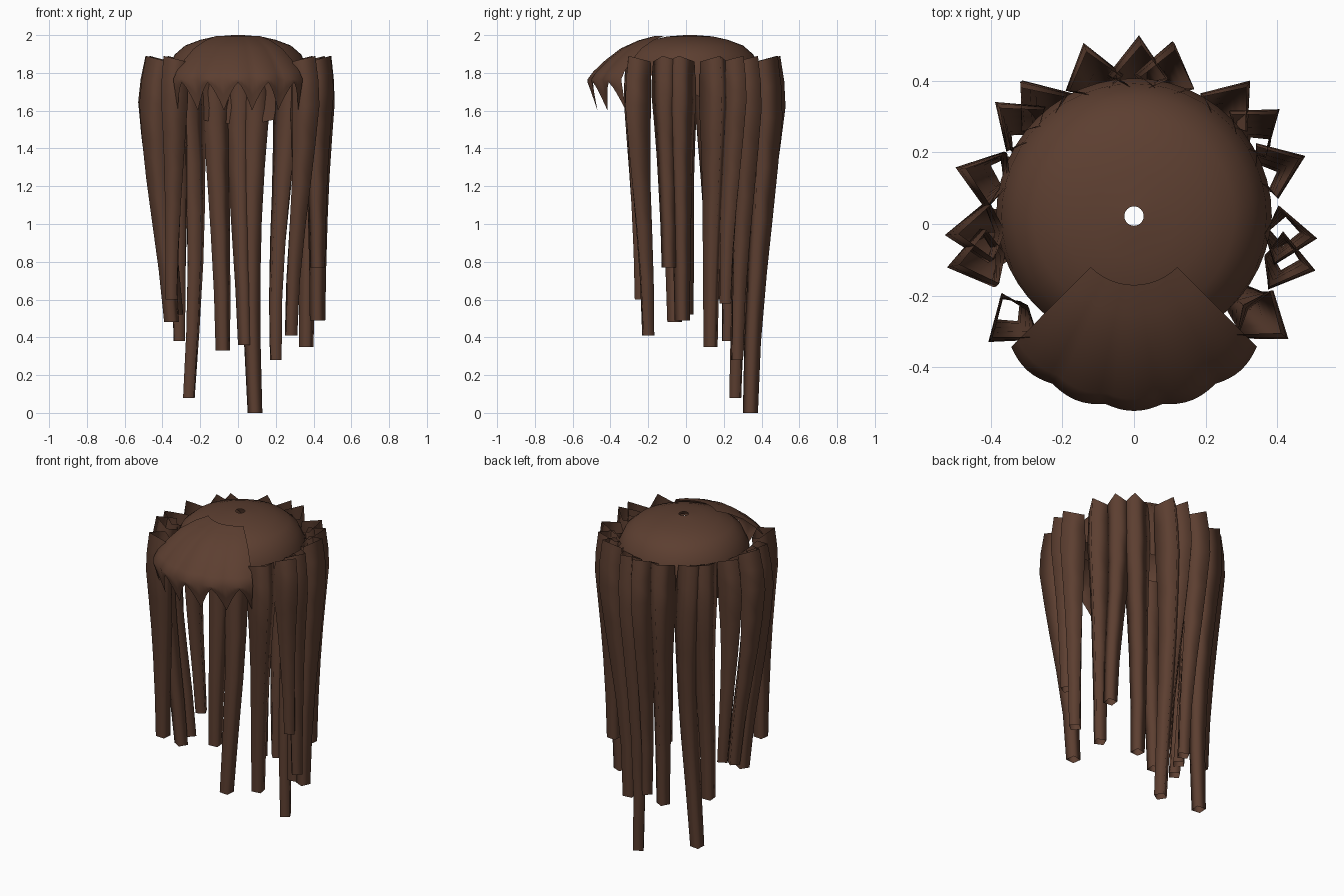
import bpy, bmesh, math
from mathutils import Vector

cube = bpy.data.objects.get("Cube")
if cube:
    bpy.data.objects.remove(cube, do_unlink=True)

brown = bpy.data.materials.new("dark_brown")
brown.use_nodes = True
brown.diffuse_color = (0.108, 0.049, 0.03, 1)
bsdf = brown.node_tree.nodes["Principled BSDF"]
bsdf.inputs["Base Color"].default_value = brown.diffuse_color
bsdf.inputs["Roughness"].default_value = 0.8


def finish(bm, name):
    for f in bm.faces:
        f.smooth = True
    mesh = bpy.data.meshes.new(name)
    bm.to_mesh(mesh)
    bm.free()
    mesh.materials.append(brown)
    obj = bpy.data.objects.new(name, mesh)
    bpy.context.collection.objects.link(obj)
    return obj


def loft(bm, rows, closed):
    """Skin neighbouring rows of points with quads."""
    rows = [[bm.verts.new(p) for p in row] for row in rows]
    for a, b in zip(rows, rows[1:]):
        n = len(a)
        for i in range(n if closed else n - 1):
            j = (i + 1) % n
            bm.faces.new((a[i], b[i], b[j], a[j]))


# Domed cap with a small crown hole, its rim sloping down to the back
CAP = [(0.027, 2.0), (0.12, 1.993), (0.2, 1.975), (0.28, 1.945), (0.335, 1.897),
       (0.37, 1.82), (0.385, 1.7), (0.375, 1.45)]
bm = bmesh.new()
turn = [math.tau * i / 48 for i in range(48)]
loft(bm, [[(r * math.cos(a), 0.022 + r * math.sin(a), z) for a in turn]
          for r, z in CAP], True)
bmesh.ops.bisect_plane(bm, geom=bm.verts[:] + bm.edges[:] + bm.faces[:],
                       plane_co=(0, -0.35, 1.86), plane_no=(0, 0.44, 1),
                       clear_inner=True)
finish(bm, "hair_cap")

# Fringe: a fan over the forehead ending in pointed teeth
FAN = [(0.17, 1.994), (0.25, 1.972), (0.34, 1.93), (0.42, 1.867), (0.48, 1.808), (0.51, 1.765)]
STEPS, TEETH = 40, 5
bm = bmesh.new()
rows = [[] for _ in range(len(FAN) + 2)]
for i in range(STEPS + 1):
    u = i / STEPS
    a = math.radians(-135 + 90 * u)
    phase = (u * TEETH) % 1
    tooth = abs(2 * phase - 1)            # 1 at a tip, 0 at a notch
    scallop = 0.012 * math.sin(math.pi * phase) - 0.025 * (2 * u - 1) ** 2
    d = Vector((math.cos(a), math.sin(a), 0))
    for k, (r, z) in enumerate(FAN):
        rows[k].append(d * (r + scallop * k / 5) + Vector((0, 0, z)))
    for k, s in ((6, 0.5), (7, 1)):
        drop = 0.015 + 0.15 * tooth ** 1.3
        rows[k].append(d * (0.51 + scallop - 0.035 * s * tooth)
                       + Vector((0, 0, 1.765 - s * drop)))
loft(bm, rows, False)
finish(bm, "fringe")

# Hanging locks: widest tip near the top (x, y), lower end (x, y, z), sway in x
LOCKS = [
    ((0.02, 0.525), (0.04, 0.33, 0.36), -0.01), ((0.12, 0.51), (0.09, 0.34, 0.0), -0.025),
    ((-0.14, 0.505), (-0.08, 0.34, 0.33), 0),
    ((0.33, 0.40), (0.20, 0.27, 0.28), -0.015), ((0.41, 0.32), (0.35, 0.21, 0.58), 0),
    ((0.48, 0.19), (0.36, 0.13, 0.35), 0), ((0.515, -0.04), (0.42, -0.02, 0.49), 0),
    ((0.51, -0.13), (0.42, -0.09, 0.77), 0), ((0.43, -0.32), (0.28, -0.20, 0.41), 0),
    ((-0.33, 0.40), (-0.26, 0.26, 0.08), 0.035), ((-0.39, 0.34), (-0.31, 0.22, 0.38), 0),
    ((-0.49, 0.16), (-0.36, 0.15, 0.60), -0.02), ((-0.515, -0.03), (-0.33, 0.0, 0.52), -0.025),
    ((-0.51, -0.12), (-0.35, -0.06, 0.48), -0.025), ((-0.41, -0.33), (-0.35, -0.24, 0.60), 0),
]
# Share of length, share of drift, half width, outward reach, inward reach
SHAPE = [(0, 0.05, 0.076, 0.095, 0.035), (0.07, -0.03, 0.082, 0.11, 0.03),
         (0.16, -0.05, 0.084, 0.115, 0.025), (0.3, 0.08, 0.071, 0.098, 0.035),
         (0.45, 0.28, 0.06, 0.08, 0.04), (0.6, 0.55, 0.053, 0.065, 0.04),
         (0.8, 0.86, 0.045, 0.05, 0.04), (1, 1, 0.04, 0.042, 0.04)]
TOP = 1.86
for n, (tip, end, sway) in enumerate(LOCKS):
    out = Vector((*tip, 0)).normalized()
    side = Vector((-out.y, out.x, 0))
    start = Vector((*tip, TOP)) - out * 0.117
    end = Vector(end)
    rows = []
    for t, drift, w, outer, inner in SHAPE:
        c = start.lerp(end, drift)
        c.x += sway * math.sin(math.pi * t)
        c.z = TOP + (end.z - TOP) * t
        tilt = Vector((0, 0, 0.03 if t == 0 else 0))
        rows.append([c + out * outer + tilt, c + side * w,
                     c - out * inner - tilt, c - side * w])
    bm = bmesh.new()
    loft(bm, rows, True)
    bmesh.ops.recalc_face_normals(bm, faces=bm.faces[:])
    finish(bm, f"lock_{n + 1}")
